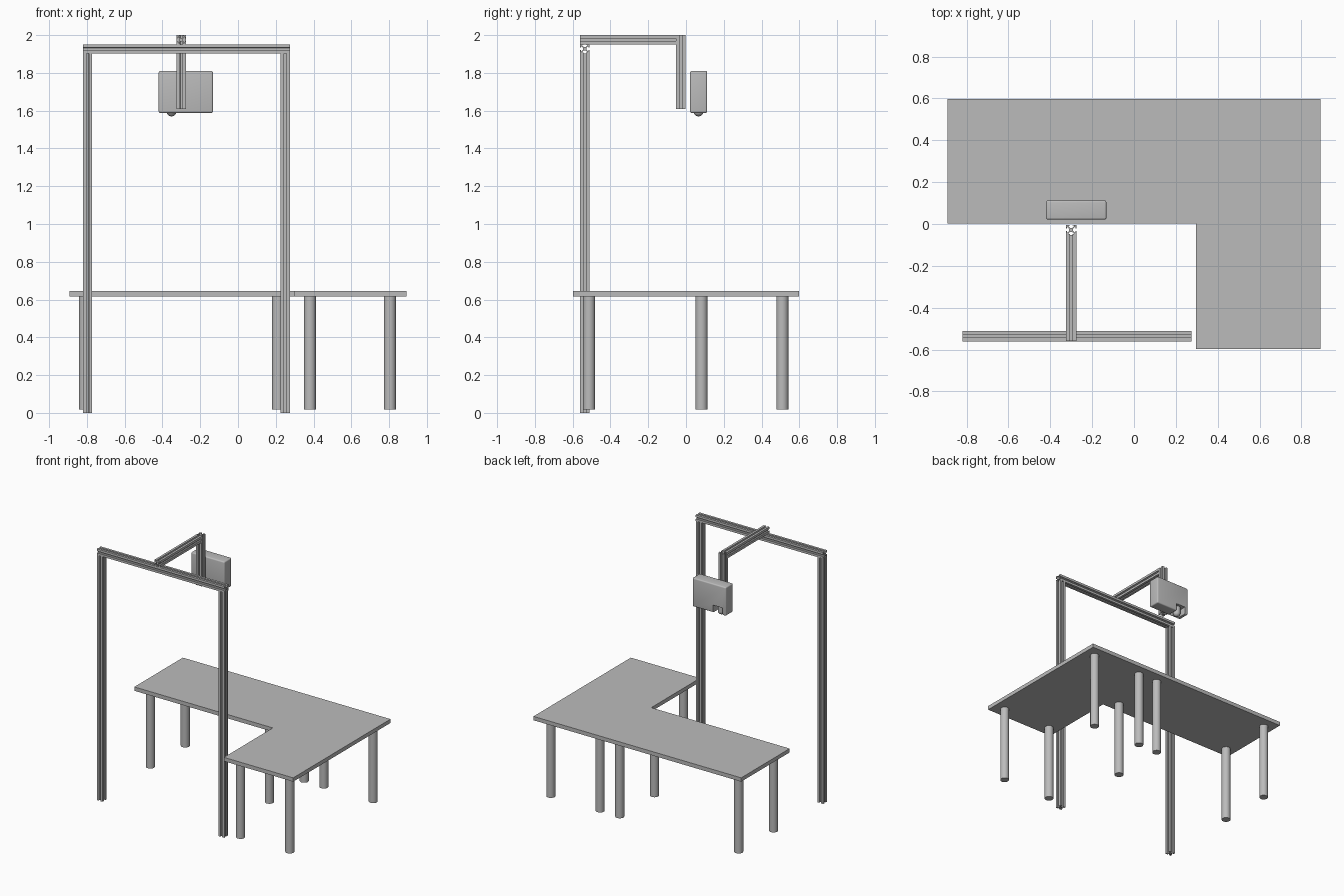
import bpy, bmesh, math
from mathutils import Matrix, Vector

if "Cube" in bpy.data.objects:
    bpy.data.objects.remove(bpy.data.objects["Cube"])

grey = bpy.data.materials.new("plain grey")
grey.use_nodes = True
COLOUR = (0.5, 0.5, 0.5, 1)
grey.diffuse_color = COLOUR
grey.node_tree.nodes["Principled BSDF"].inputs["Base Color"].default_value = COLOUR


def finish(name, bm, smooth=False):
    bmesh.ops.recalc_face_normals(bm, faces=bm.faces)
    mesh = bpy.data.meshes.new(name)
    bm.to_mesh(mesh)
    bm.free()
    mesh.materials.append(grey)
    ob = bpy.data.objects.new(name, mesh)
    bpy.context.collection.objects.link(ob)
    if smooth:
        bpy.ops.object.select_all(action="DESELECT")
        ob.select_set(True)
        bpy.context.view_layer.objects.active = ob
        bpy.ops.object.shade_smooth_by_angle(angle=math.radians(35))
    return ob


def prism(name, outline, length, matrix):
    """Extrude a 2D outline along local z, then place it."""
    bm = bmesh.new()
    face = bm.faces.new([bm.verts.new((x, y, 0)) for x, y in outline])
    new = bmesh.ops.extrude_face_region(bm, geom=[face])["geom"]
    verts = [v for v in new if isinstance(v, bmesh.types.BMVert)]
    bmesh.ops.translate(bm, verts=verts, vec=(0, 0, length))
    bm.transform(matrix)
    return finish(name, bm)


def box(name, low, high, bevel=0):
    low, high = Vector(low), Vector(high)
    bm = bmesh.new()
    bmesh.ops.create_cube(bm, size=1, matrix=Matrix.Translation((low + high) / 2)
                          @ Matrix.Diagonal((*(high - low), 1)))
    if bevel:
        bmesh.ops.bevel(bm, geom=bm.edges[:], offset=bevel, segments=4,
                        profile=0.5, affect="EDGES")
    return finish(name, bm, bool(bevel))


def cylinder(name, x, y, bottom, top, radius):
    bm = bmesh.new()
    bmesh.ops.create_cone(bm, cap_ends=True, segments=32, radius1=radius,
                          radius2=radius, depth=top - bottom,
                          matrix=Matrix.Translation((x, y, (bottom + top) / 2)))
    return finish(name, bm, True)


# Slotted rail section: one corner, turned four times
HALF = 0.0243
corner = [(.23, .4), (.55, .72), (.55, .82), (.27, .82), (.27, 1), (1, 1)]
corner += [(y, x) for x, y in reversed(corner[:-1])]
section = []
for turn in range(4):
    section += [(x * HALF, y * HALF) for x, y in corner]
    corner = [(y, -x) for x, y in corner]


def rail(name, start, end):
    start, end = Vector(start), Vector(end)
    axis = end - start
    turn = {0: Matrix.Rotation(math.pi / 2, 4, "Y"),
            1: Matrix.Rotation(-math.pi / 2, 4, "X"),
            2: Matrix.Identity(4)}[max(range(3), key=lambda i: abs(axis[i]))]
    return prism(name, section, axis.length, Matrix.Translation(start) @ turn)


# Gantry frame
FRAME_Y, ARM_X = -0.536, -0.3
rail("right_post", (-0.796, FRAME_Y, 0), (-0.796, FRAME_Y, 1.903))
rail("left_post", (0.25, FRAME_Y, 0), (0.25, FRAME_Y, 1.903))
rail("cross_beam", (-0.82, FRAME_Y, 1.927), (0.275, FRAME_Y, 1.927))
rail("top_arm", (ARM_X, -0.56, 1.9757), (ARM_X, -0.052, 1.9757))
rail("drop_arm", (ARM_X, -0.028, 1.61), (ARM_X, -0.028, 2))

# L-shaped table
X, Y = 0.892, 0.597
prism("table_top", [(-X, Y), (X, Y), (X, -Y), (0.297, -Y), (0.297, 0.002), (-X, 0.002)],
      0.03, Matrix.Translation((0, 0, 0.615)))
for part, xs, ys in (("long_table_leg", (-0.81, 0.212), (0.082, 0.51)),
                     ("side_table_leg", (0.381, 0.804), (-0.513, 0.51))):
    for x in xs:
        for y in ys:
            cylinder(part, x, y, 0.017, 0.615, 0.032)

# Hanging unit with a notch around its lens
body = box("projector_body", (-0.42, 0.021, 1.588), (-0.132, 0.112, 1.81), 0.009)
cutter = box("notch_cutter", (-0.393, 0.03, 1.5), (-0.311, 0.2, 1.645))
cutter.hide_render = True
cut = body.modifiers.new("notch", "BOOLEAN")
cut.operation, cut.solver, cut.object = "DIFFERENCE", "EXACT", cutter
bpy.context.view_layer.objects.active = body
bpy.ops.object.modifier_apply(modifier=cut.name)
bpy.data.objects.remove(cutter)

# Lens: barrel with a domed lower end
LENS = (-0.352, 0.066)
cylinder("lens_barrel", *LENS, 1.596, 1.646, 0.027)
bm = bmesh.new()
bmesh.ops.create_uvsphere(bm, u_segments=32, v_segments=16, radius=0.027,
                          matrix=Matrix.Translation((*LENS, 1.597)))
finish("lens_dome", bm, True)
